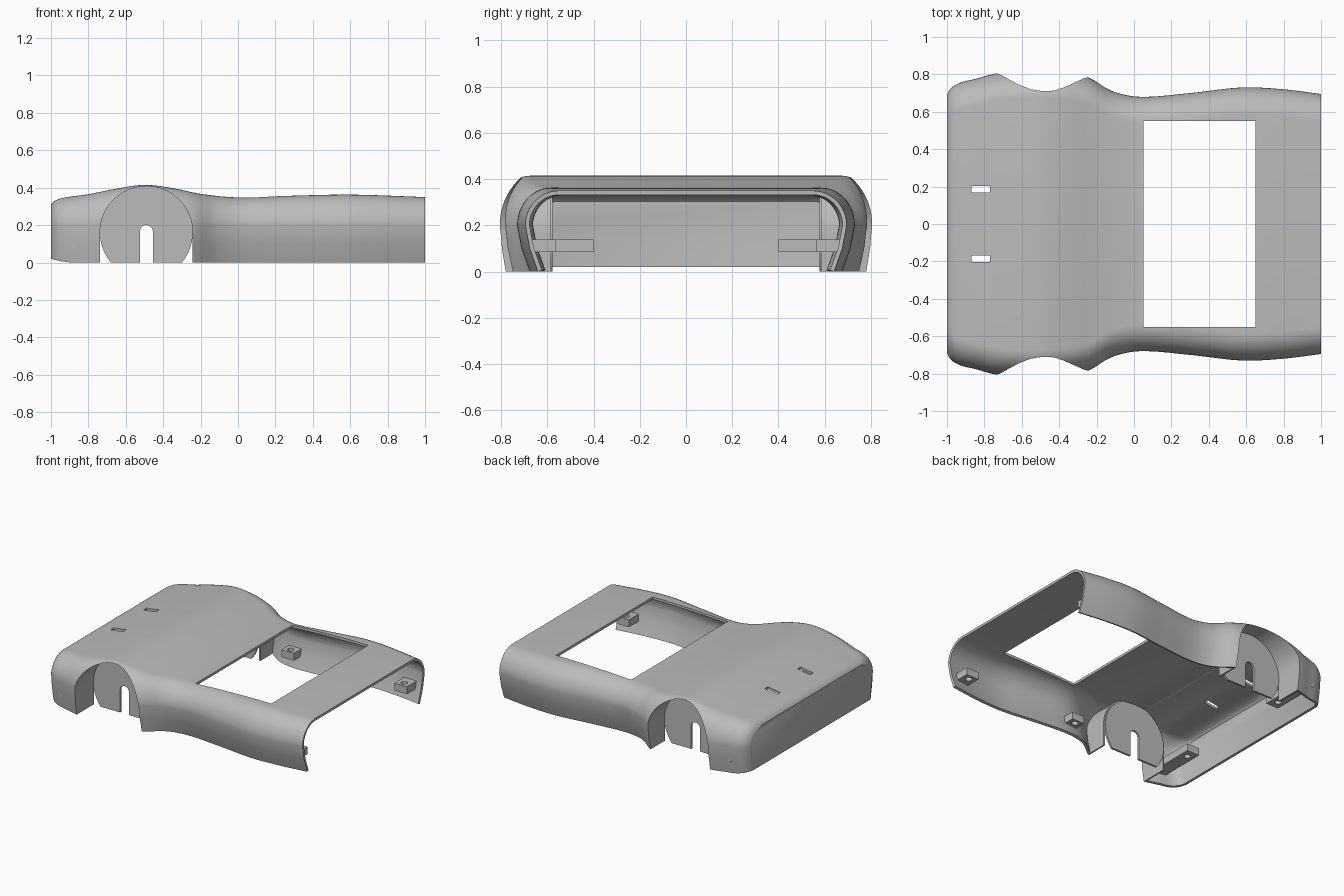
import bpy, bmesh, math

cube = bpy.data.objects.get("Cube")
if cube:
    bpy.data.objects.remove(cube, do_unlink=True)

grey = bpy.data.materials.new("matte_grey")
grey.use_nodes = True
grey.diffuse_color = (0.5, 0.5, 0.5, 1)
grey.node_tree.nodes["Principled BSDF"].inputs["Base Color"].default_value = (0.5, 0.5, 0.5, 1)

# Body outline along x: half width and roof height
WIDTH = [(-1, .69), (-.98, .725), (-.93, .755), (-.85, .775), (-.73, .806), (-.5, .82),
         (-.25, .785), (-.12, .712), (.03, .68), (.3, .70), (.58, .73), (.8, .72), (1, .695)]
HEIGHT = [(-1, .31), (-.98, .33), (-.93, .347), (-.8, .365), (-.65, .395), (-.5, .415),
          (-.35, .398), (-.2, .367), (0, .348), (.25, .356), (.6, .363), (1, .35)]
WELL_X, WELL_Z, WELL_R, PLATE_Y = -.49, .16, .248, .585


def smooth(table, x):
    """Cubic curve through the table points."""
    i = max(k for k in range(len(table) - 1) if table[k][0] <= x + 1e-9)

    def slope(k):
        a, b = table[max(k - 1, 0)], table[min(k + 1, len(table) - 1)]
        return (b[1] - a[1]) / (b[0] - a[0])
    (x0, y0), (x1, y1) = table[i], table[i + 1]
    d = x1 - x0
    t = (x - x0) / d
    return (y0 * (1 + 2 * t) * (1 - t) ** 2 + y1 * t * t * (3 - 2 * t)
            + d * t * (1 - t) * (slope(i) * (1 - t) - slope(i + 1) * t))


def section(x, inset):
    """Cross-section from one lower edge over the roof to the other."""
    w, h = smooth(WIDTH, x) - inset, smooth(HEIGHT, x) - inset
    shoulder = min(.2, h - .1)
    taper = .055 if x > -.1 else .025
    if -.3 < x <= -.1:
        taper = .025 + .03 * (x + .3) / .2
    foot = .02 * max(0, (-.87 - x) / .13) ** 2
    half = [(w - taper, foot), (w - taper * .35, (foot + shoulder) / 2)]
    for k in range(13):
        a = math.pi / 2 * k / 12
        half.append((w - .145 * (1 - math.cos(a)), shoulder + (h - shoulder) * math.sin(a)))
    return [(x, y, z) for y, z in half] + [(x, -y, z) for y, z in reversed(half)]


def finish(name, bm):
    bmesh.ops.recalc_face_normals(bm, faces=bm.faces)
    mesh = bpy.data.meshes.new(name)
    bm.to_mesh(mesh)
    bm.free()
    mesh.materials.append(grey)
    ob = bpy.data.objects.new(name, mesh)
    bpy.context.collection.objects.link(ob)
    return ob


def loft(name, inset=0, solid=False):
    bm = bmesh.new()
    steps = 72
    rows = []
    for i in range(steps + 1):
        x = -1 + 2 * (i / steps) ** 1.4
        rows.append([bm.verts.new(p) for p in section(x, inset)])
    n = len(rows[0])
    for a, b in zip(rows, rows[1:]):
        for j in range(n if solid else n - 1):
            bm.faces.new((a[j], a[(j + 1) % n], b[(j + 1) % n], b[j]))
    bm.faces.new(rows[0])
    if solid:
        bm.faces.new(rows[-1])
    return finish(name, bm)


def prism(name, outline, y0, y1):
    """Extrude an x-z outline along y."""
    bm = bmesh.new()
    face = bm.faces.new([bm.verts.new((x, y0, z)) for x, z in outline])
    ext = bmesh.ops.extrude_face_region(bm, geom=[face])
    bmesh.ops.translate(bm, vec=(0, y1 - y0, 0),
                        verts=[v for v in ext["geom"] if isinstance(v, bmesh.types.BMVert)])
    return finish(name, bm)


def box(name, x0, x1, y0, y1, z0, z1):
    return prism(name, [(x0, z0), (x1, z0), (x1, z1), (x0, z1)], y0, y1)


def arch(x, z, r, bottom, steps=40):
    pts = [(x + r * math.cos(math.pi * k / steps), z + r * math.sin(math.pi * k / steps))
           for k in range(steps + 1)]
    return [(x + r, bottom)] + pts + [(x - r, bottom)]


def apply(ob, kind, **settings):
    mod = ob.modifiers.new(kind.lower(), kind)
    for key, value in settings.items():
        setattr(mod, key, value)
    bpy.context.view_layer.objects.active = ob
    bpy.ops.object.modifier_apply(modifier=mod.name)


def combine(ob, tool, operation="DIFFERENCE"):
    tool.hide_render = True
    apply(ob, "BOOLEAN", object=tool, operation=operation, solver="EXACT")
    bpy.data.objects.remove(tool, do_unlink=True)


# Curved shell with display window, rear slots and wheel arches
shell = loft("body_shell")
apply(shell, "SOLIDIFY", thickness=.018, offset=-1, use_even_offset=True)
combine(shell, box("window_cutter", .05, .65, -.55, .55, .22, .6))
parts = [shell]

for s, side in ((1, "back"), (-1, "front")):
    combine(shell, box("slot_cutter", -.87, -.77, s * .168, s * .204, .2, .6))
    combine(shell, prism("arch_cutter", arch(WELL_X, WELL_Z, WELL_R, -.1), s * PLATE_Y, s))

    # Arch lining trimmed to the body surface
    lining = prism("wheel_arch_lining_" + side, arch(WELL_X, WELL_Z, WELL_R + .01, 0), s * PLATE_Y, s)
    combine(lining, prism("lining_cutter", arch(WELL_X, WELL_Z, WELL_R, -.1), s * .5, s * 1.1))
    combine(lining, loft("trim_body", .003, True), "INTERSECT")

    # Round inner plate, flat at the bottom, with axle slot
    start = math.asin(WELL_Z / WELL_R)
    sweep = math.pi + 2 * start
    rim = [(WELL_X + WELL_R * math.cos(-start + sweep * k / 56),
            WELL_Z + WELL_R * math.sin(-start + sweep * k / 56)) for k in range(57)]
    plate = prism("wheel_plate_" + side, rim, s * (PLATE_Y - .008), s * (PLATE_Y + .006))
    combine(plate, prism("axle_cutter", arch(WELL_X, .165, .035, -.1, 16), s * .5, s * .7))
    parts += [lining, plate]

    # Screw mounts on the inner walls
    for label, x, inner, outer, hole in (("tail", .9, .565, .675, .605),
                                         ("middle", .0, .565, .65, .6),
                                         ("rear", -.84, .40, .76, .46)):
        mount = box(f"{label}_mount_{side}", x - .05, x + .05, s * inner, s * outer, .085, .138)
        bm = bmesh.new()
        bmesh.ops.create_cone(bm, cap_ends=True, segments=20, radius1=.022, radius2=.022, depth=.3)
        bmesh.ops.translate(bm, vec=(x, s * hole, .1), verts=bm.verts)
        combine(mount, finish("screw_cutter", bm))
        parts.append(mount)

# Smooth shading with crisp edges
bpy.ops.object.select_all(action="DESELECT")
for ob in parts:
    ob.select_set(True)
bpy.context.view_layer.objects.active = shell
bpy.ops.object.shade_smooth_by_angle(angle=math.radians(30))
